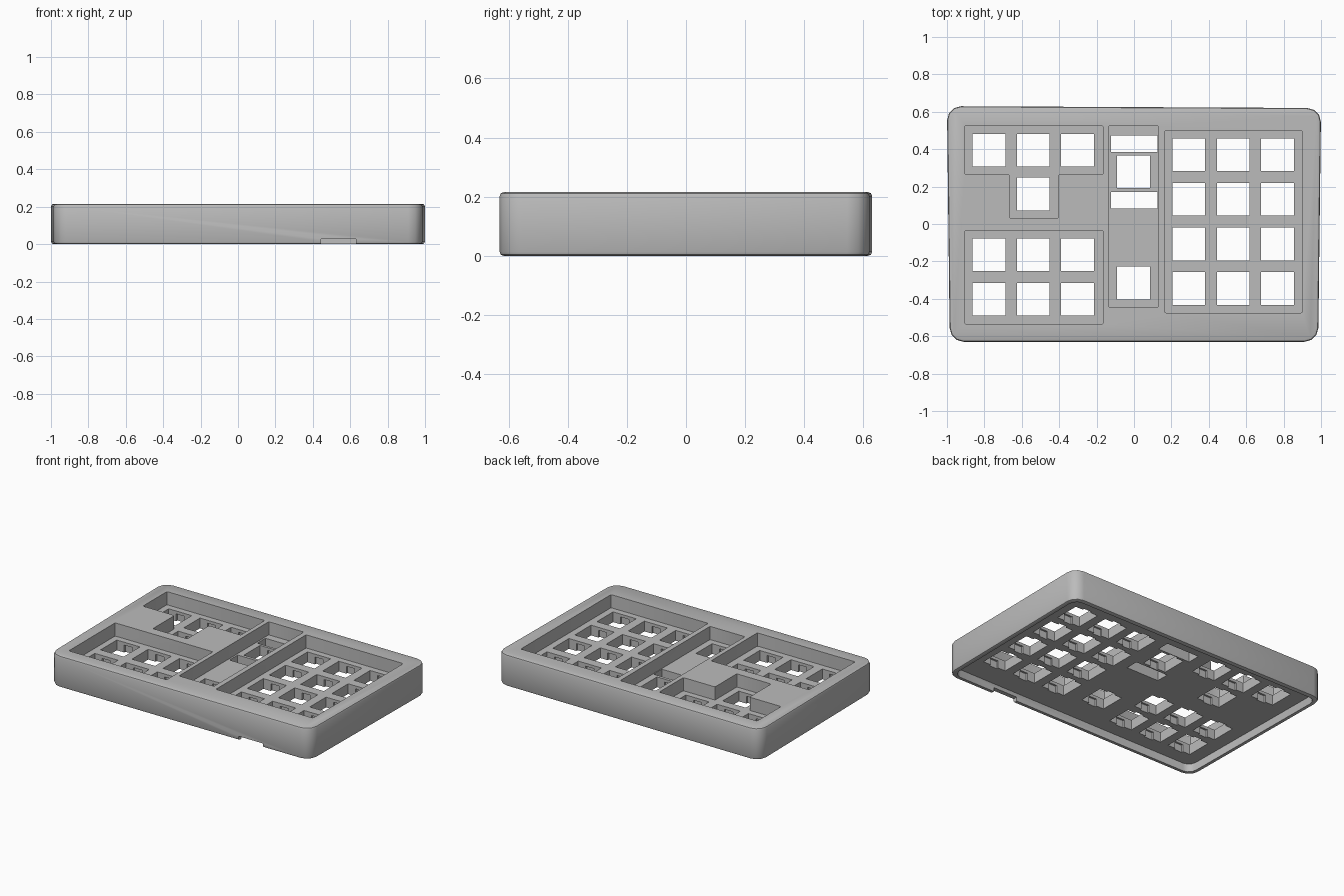
import bpy, bmesh

if "Cube" in bpy.data.objects:
    bpy.data.objects.remove(bpy.data.objects["Cube"])

grey = bpy.data.materials.new("light grey plastic")
grey.diffuse_color = (0.5, 0.5, 0.5, 1)
grey.use_nodes = True
grey.node_tree.nodes["Principled BSDF"].inputs["Base Color"].default_value = grey.diffuse_color

TOP, FLOOR, UNDER = 0.215, 0.125, 0.055   # case top, pocket floor, plate underside
KEY = 0.175                               # switch opening


def prism(bm, pts, z0, z1):
    """Extrude a counter-clockwise outline from z0 to z1."""
    lo = [bm.verts.new((x, y, z0)) for x, y in pts]
    hi = [bm.verts.new((x, y, z1)) for x, y in pts]
    bm.faces.new(lo[::-1])
    bm.faces.new(hi)
    n = len(pts)
    for i in range(n):
        j = (i + 1) % n
        bm.faces.new((lo[i], lo[j], hi[j], hi[i]))


def rect(x0, x1, y0, y1):
    return [(x0, y0), (x1, y0), (x1, y1), (x0, y1)]


def square(c, w, h):
    return rect(c[0] - w / 2, c[0] + w / 2, c[1] - h / 2, c[1] + h / 2)


def make(name, prisms, corner=0, segments=1):
    """Build an object from (outline, z0, z1) prisms, optionally rounding the vertical edges."""
    bm = bmesh.new()
    for p in prisms:
        prism(bm, *p)
    if corner:
        up = [e for e in bm.edges if abs(e.verts[0].co.z - e.verts[1].co.z) > 0.01]
        bmesh.ops.bevel(bm, geom=up, offset=corner, segments=segments, profile=0.5, affect='EDGES')
    bmesh.ops.recalc_face_normals(bm, faces=bm.faces)
    me = bpy.data.meshes.new(name)
    bm.to_mesh(me)
    bm.free()
    me.materials.append(grey)
    ob = bpy.data.objects.new(name, me)
    bpy.context.collection.objects.link(ob)
    return ob


def cut(target, cutter):
    mod = target.modifiers.new(cutter.name, 'BOOLEAN')
    mod.operation, mod.solver, mod.object = 'DIFFERENCE', 'EXACT', cutter
    bpy.context.view_layer.objects.active = target
    bpy.ops.object.modifier_apply(modifier=mod.name)
    bpy.data.objects.remove(cutter)


# Outer case, slightly wider at the back, with rounded corners and eased rims
case = make("keyboard_case", [([(-0.985, -0.63), (0.985, -0.63), (1, 0.62), (-1, 0.63)], 0, TOP)], 0.075, 3)
bm = bmesh.new()
bm.from_mesh(case.data)
rims = [e for e in bm.edges if abs(e.verts[0].co.z - e.verts[1].co.z) < 0.001]
bmesh.ops.bevel(bm, geom=rims, offset=0.013, segments=2, profile=0.5, affect='EDGES')
bm.to_mesh(case.data)
bm.free()

# Hollow underside
cut(case, make("cavity", [([(-0.955, -0.6), (0.955, -0.6), (0.97, 0.59), (-0.97, 0.6)], -0.1, UNDER)], 0.055, 3))

# Cable opening in the front wall
cut(case, make("cable_opening", [(rect(0.445, 0.63, -0.7, -0.58), -0.1, 0.028)]))

# Sunken key pockets
t_shape = [(-0.905, 0.265), (-0.665, 0.265), (-0.665, 0.03), (-0.405, 0.03),
           (-0.405, 0.265), (-0.165, 0.265), (-0.165, 0.525), (-0.905, 0.525)]
pockets = [t_shape, rect(-0.905, -0.165, -0.535, -0.035),
           rect(-0.135, 0.13, -0.445, 0.525), rect(0.165, 0.9, -0.475, 0.5)]
cut(case, make("pockets", [(p, FLOOR, 0.4) for p in pockets], 0.008, 2))

# Switch openings
left_x, right_x = (-0.775, -0.538, -0.302), (0.293, 0.53, 0.767)
keys = [(x, 0.395) for x in left_x] + [(-0.538, 0.16)]
keys += [(x, y) for x in left_x for y in (-0.165, -0.403)]
keys += [(x, y) for x in right_x for y in (0.37, 0.132, -0.107, -0.345)]
keys += [(-0.003, 0.28), (-0.003, -0.315)]
cut(case, make("switch_openings", [(square(k, KEY, KEY), -0.1, FLOOR + 0.05) for k in keys]))

# Stabiliser slots above and below the tall key
cut(case, make("stabiliser_slots", [(rect(-0.123, 0.125, a, b), -0.1, FLOOR + 0.05)
                                    for a, b in ((0.385, 0.472), (0.083, 0.172))]))

# Clip recesses under the front and back edge of each opening
cut(case, make("clip_recesses", [(square(k, 0.0625, KEY + 0.026), -0.1, FLOOR - 0.02) for k in keys]))

# Smooth corners, crisp edges
bpy.ops.object.select_all(action='DESELECT')
case.select_set(True)
bpy.context.view_layer.objects.active = case
bpy.ops.object.shade_smooth_by_angle(angle=0.6)
